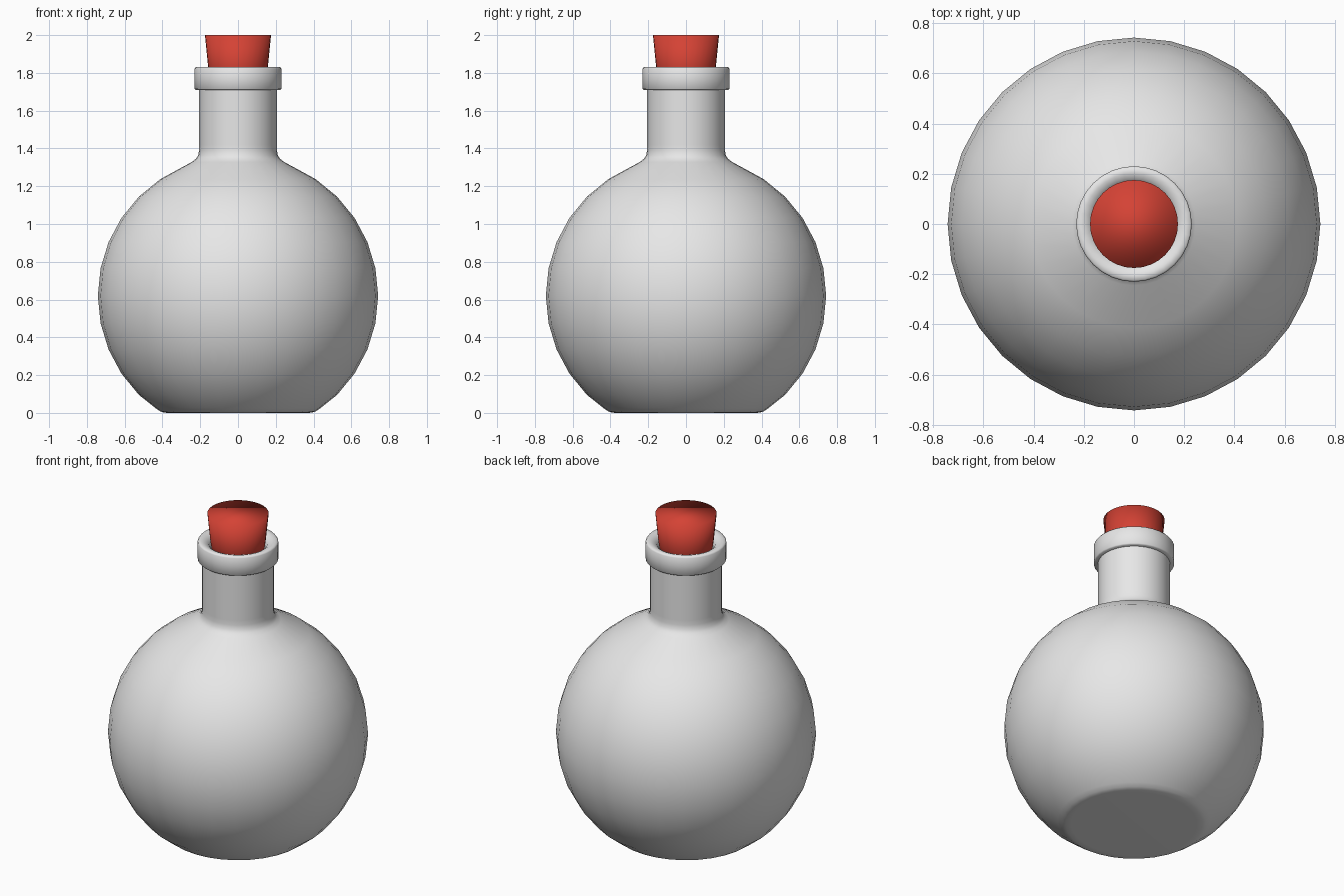
import bpy, bmesh, math

if "Cube" in bpy.data.objects:
    bpy.data.objects.remove(bpy.data.objects["Cube"])

SEG = 32

def material(name, rgb):
    m = bpy.data.materials.new(name)
    m.diffuse_color = (*rgb, 1.0)
    m.use_nodes = True
    m.node_tree.nodes["Principled BSDF"].inputs["Base Color"].default_value = m.diffuse_color
    return m

def lathe(name, profile, mat, cap_bottom=False, cap_top=False):
    """Turn a bottom-to-top (radius, z) outline round the z axis."""
    bm = bmesh.new()
    rings = []
    for r, z in profile:
        rings.append([bm.verts.new((r * math.cos(2 * math.pi * i / SEG),
                                    r * math.sin(2 * math.pi * i / SEG), z))
                      for i in range(SEG)])
    for a, b in zip(rings, rings[1:]):
        for i in range(SEG):
            j = (i + 1) % SEG
            bm.faces.new((a[i], a[j], b[j], b[i]))
    if cap_bottom:
        bm.faces.new(rings[0][::-1])
    if cap_top:
        bm.faces.new(rings[-1])
    for f in bm.faces:
        f.smooth = True
    me = bpy.data.meshes.new(name)
    bm.to_mesh(me)
    bm.free()
    me.materials.append(mat)
    ob = bpy.data.objects.new(name, me)
    bpy.context.collection.objects.link(ob)
    return ob

glass = material("pale_grey", (0.8, 0.8, 0.8))
red = material("cork_red", (0.66, 0.055, 0.035))

# Round flask with flat base, shoulder and neck
R, CZ = 0.742, 0.62
step = math.radians(11.25)
ball = [(R * math.cos(k * step), CZ + R * math.sin(k * step)) for k in range(-4, 6)]
base = [(0.36, 0.0), (0.39, 0.001), (0.412, 0.008), (0.435, 0.024)]
neck = [(0.245, 1.328), (0.223, 1.345), (0.211, 1.363), (0.206, 1.39),
        (0.206, 1.42), (0.206, 1.72)]
lathe("flask", base + ball + neck, glass, cap_bottom=True)

# Rim collar, rolling inward to meet the stopper
lathe("rim", [(0.195, 1.710), (0.224, 1.710), (0.23, 1.716), (0.23, 1.77),
              (0.23, 1.822), (0.224, 1.83), (0.202, 1.83), (0.185, 1.823),
              (0.168, 1.81), (0.158, 1.79), (0.155, 1.74)], glass)

# Tapered stopper
lathe("stopper", [(0.142, 1.72), (0.157, 1.82), (0.175, 2.0)], red,
      cap_bottom=True, cap_top=True)
